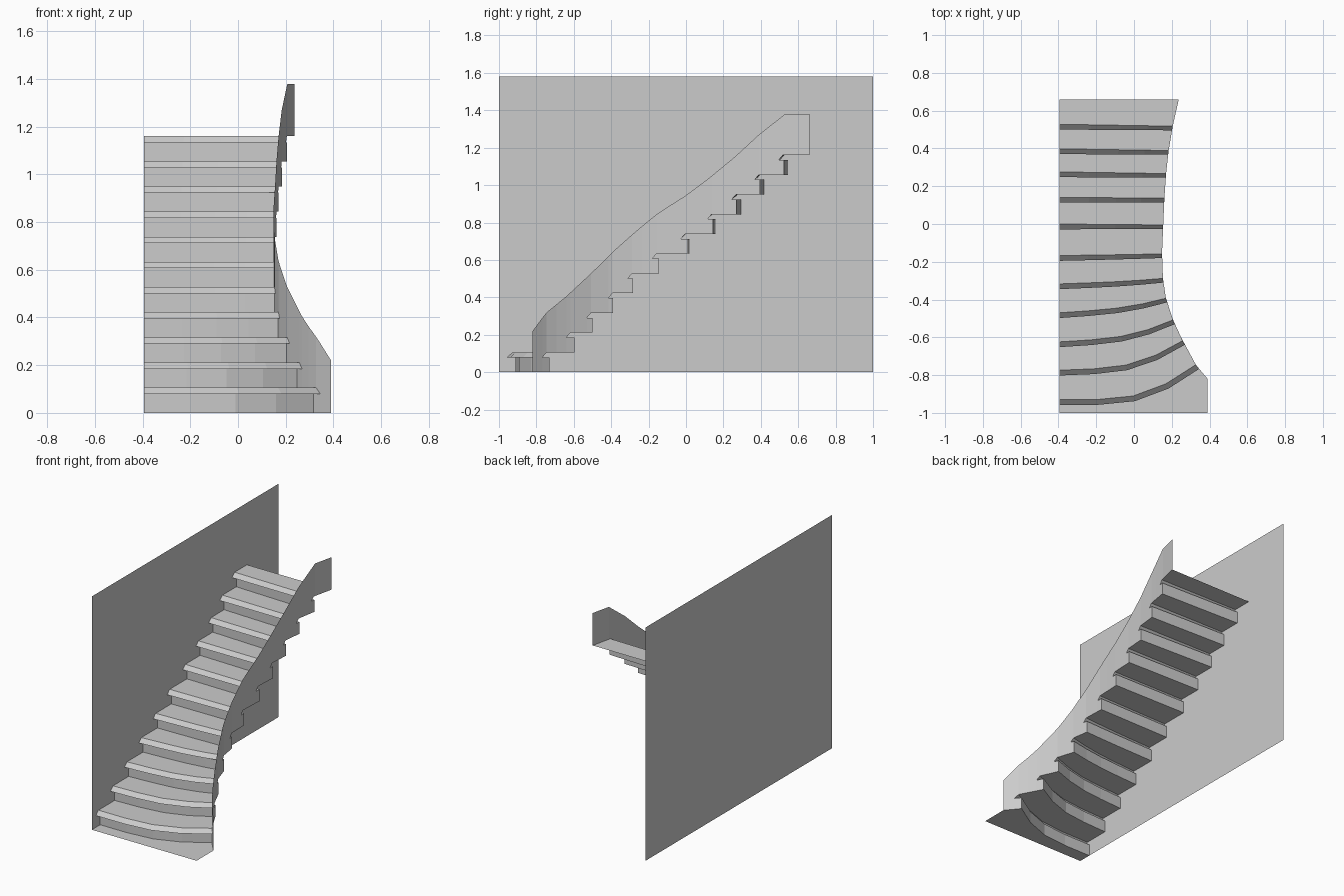
import bpy

if "Cube" in bpy.data.objects:
    bpy.data.objects.remove(bpy.data.objects["Cube"])

LEFT = -0.395          # wall plane
RISE = 0.1055          # step height
LIP = 0.026            # nosing height

# plan curve of the balustrade (y, x) and its top edge (y, z)
PLAN = [(-0.82, 0.39), (-0.755, 0.335), (-0.73, 0.316), (-0.63, 0.263), (-0.51, 0.207),
        (-0.40, 0.17), (-0.28, 0.152), (-0.15, 0.148), (0, 0.155), (0.14, 0.161),
        (0.27, 0.17), (0.395, 0.184), (0.53, 0.207), (0.66, 0.237)]
TOP = [(-0.82, 0.22), (-0.75, 0.315), (-0.64, 0.405), (-0.5, 0.535), (-0.39, 0.645),
       (-0.26, 0.76), (-0.15, 0.85), (0, 0.945), (0.12, 1.035), (0.26, 1.15),
       (0.39, 1.27), (0.53, 1.38), (0.66, 1.38)]

# nosing front at the wall, nosing front and riser at the balustrade
FRONT_L = [-0.957, -0.802, -0.652, -0.498, -0.345, -0.195, -0.028, 0.113, 0.248, 0.37, 0.50]
FRONT_R = [-0.767, -0.64, -0.53, -0.415, -0.31, -0.18, -0.027, 0.115, 0.245, 0.367, 0.496]
RISER_R = [-0.73, -0.595, -0.50, -0.39, -0.283, -0.145, 0.01, 0.145, 0.27, 0.395, 0.525]
END = 0.66


def interp(table, y):
    for (a, va), (b, vb) in zip(table, table[1:]):
        if y <= b:
            return va + (vb - va) * (max(y, a) - a) / (b - a)
    return table[-1][1]


def make(name, verts, faces):
    mesh = bpy.data.meshes.new(name)
    mesh.from_pydata(verts, [], faces)
    mesh.update()
    obj = bpy.data.objects.new(name, mesh)
    bpy.context.collection.objects.link(obj)
    return obj


def row(yl, yr, z, i):
    """One bowed line across the stair; the bow fades out up the flight."""
    t = min(i / 6, 1)
    fx = (0, 0.28, 0.54, 0.78, 1)
    bow = (0, 0.0, 0.1, 0.45, 1)
    xr = interp(PLAN, yr)
    return [(LEFT + (xr - LEFT) * f, yl + (yr - yl) * (b + (f - b) * t), z)
            for f, b in zip(fx, bow)]


# stair flight: riser, lip underside, nosing and tread lofted row by row
rows = []
for i, (fl, fr, rr) in enumerate(zip(FRONT_L, FRONT_R, RISER_R)):
    lo, hi = RISE * i, RISE * (i + 1)
    rl = fl + 0.046
    rows += [row(rl, rr, lo, i), row(rl, rr, hi - LIP, i),
             row(fl, fr, hi - LIP, i), row(fl + 0.028, fr + 0.022, hi, i)]
rows.append(row(END, END, RISE * 11, 11))
n = len(rows[0])
quads = [(r * n + c, r * n + c + 1, (r + 1) * n + c + 1, (r + 1) * n + c)
         for r in range(len(rows) - 1) for c in range(n - 1)]
make("stair_flight", [p for r in rows for p in r], quads)

# floor plate in front of the first riser
floor = [(LEFT, -1, 0), (0.39, -1, 0), (0.39, -0.82, 0), (0.335, -0.755, 0)] + rows[0][::-1]
make("floor_plate", floor, [tuple(range(len(floor)))])

# curved balustrade panel, notched around every nosing
verts, faces = [], []


def panel(y0, y1, b0, b1, t0=None, t1=None):
    t0 = interp(TOP, y0) if t0 is None else t0
    t1 = interp(TOP, y1) if t1 is None else t1
    k = len(verts)
    x0, x1 = interp(PLAN, y0), interp(PLAN, y1)
    verts.extend([(x0, y0, b0), (x1, y1, b1), (x1, y1, t1), (x0, y0, t0)])
    faces.append((k, k + 1, k + 2, k + 3))


y = -0.82
for i, (fr, rr) in enumerate(zip(FRONT_R, RISER_R)):
    lo, hi = RISE * i, RISE * (i + 1)
    mid = (y + fr) / 2
    panel(y, mid, lo, lo)
    panel(mid, fr, lo, lo)
    panel(fr, rr, lo, lo, hi - LIP, hi - LIP)
    panel(fr, fr + 0.022, hi - LIP, hi)
    y = fr + 0.022
panel(y, 0.53, RISE * 11, RISE * 11)
panel(0.53, END, RISE * 11, RISE * 11)
make("balustrade", verts, faces)

# flat side wall
make("side_wall", [(LEFT, -1, 0), (LEFT, 1, 0), (LEFT, 1, 1.58), (LEFT, -1, 1.58)],
     [(0, 1, 2, 3)])
